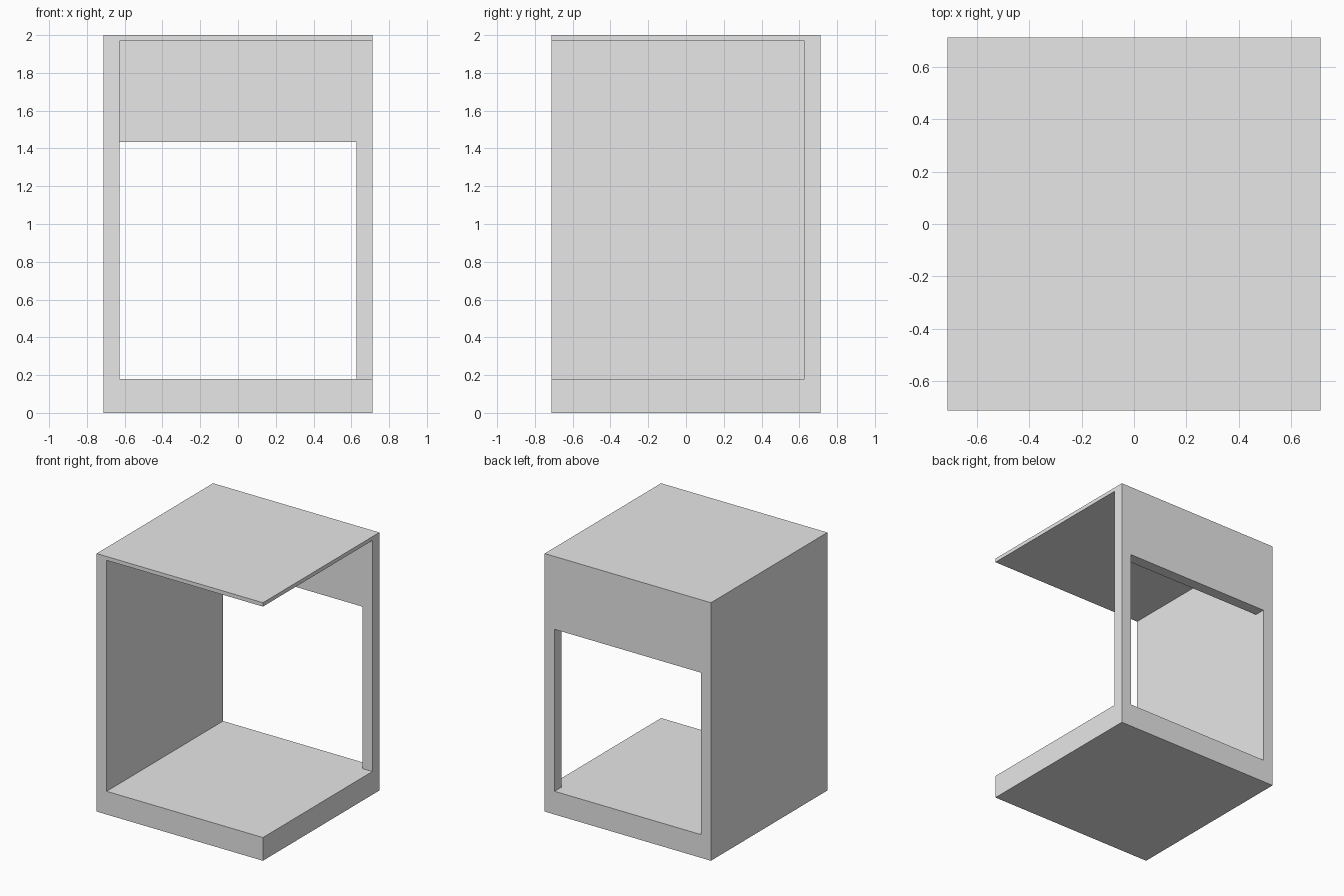
import bpy
from mathutils import Vector

default = bpy.data.objects.get("Cube")
if default:
    bpy.data.objects.remove(default, do_unlink=True)

HALF = 0.713      # half the width and depth
INNER = 0.627     # inner face of the walls
FLOOR = 0.18      # top of the base
CEILING = 1.97    # underside of the roof
HEADER = 1.435    # top of the rear opening
TOP = 2.0


def box(name, low, high):
    low, high = Vector(low), Vector(high)
    bpy.ops.mesh.primitive_cube_add(size=1, location=(low + high) / 2)
    obj = bpy.context.object
    obj.name = name
    obj.scale = high - low
    bpy.ops.object.transform_apply(location=False, rotation=False, scale=True)
    return obj


def cut(target, cutter):
    cutter.hide_render = True
    mod = target.modifiers.new("Cut", 'BOOLEAN')
    mod.operation = 'DIFFERENCE'
    mod.solver = 'EXACT'
    mod.object = cutter
    bpy.context.view_layer.objects.active = target
    bpy.ops.object.modifier_apply(modifier=mod.name)
    bpy.data.objects.remove(cutter, do_unlink=True)


# Outer block
shell = box("open_shell", (-HALF, -HALF, 0), (HALF, HALF, TOP))

# Hollow, open at the front and the left side
cut(shell, box("hollow_cutter", (-INNER, -1, FLOOR), (1, INNER, CEILING)))

# Rear opening, level with the floor
cut(shell, box("rear_opening_cutter", (-INNER, 0, FLOOR), (INNER, 1, HEADER)))

# Plain grey finish
grey = bpy.data.materials.new("light_grey")
grey.use_nodes = True
colour = (0.8, 0.8, 0.8, 1)
grey.diffuse_color = colour
for node in grey.node_tree.nodes:
    if node.type == 'BSDF_PRINCIPLED':
        node.inputs["Base Color"].default_value = colour
shell.data.materials.clear()
shell.data.materials.append(grey)
